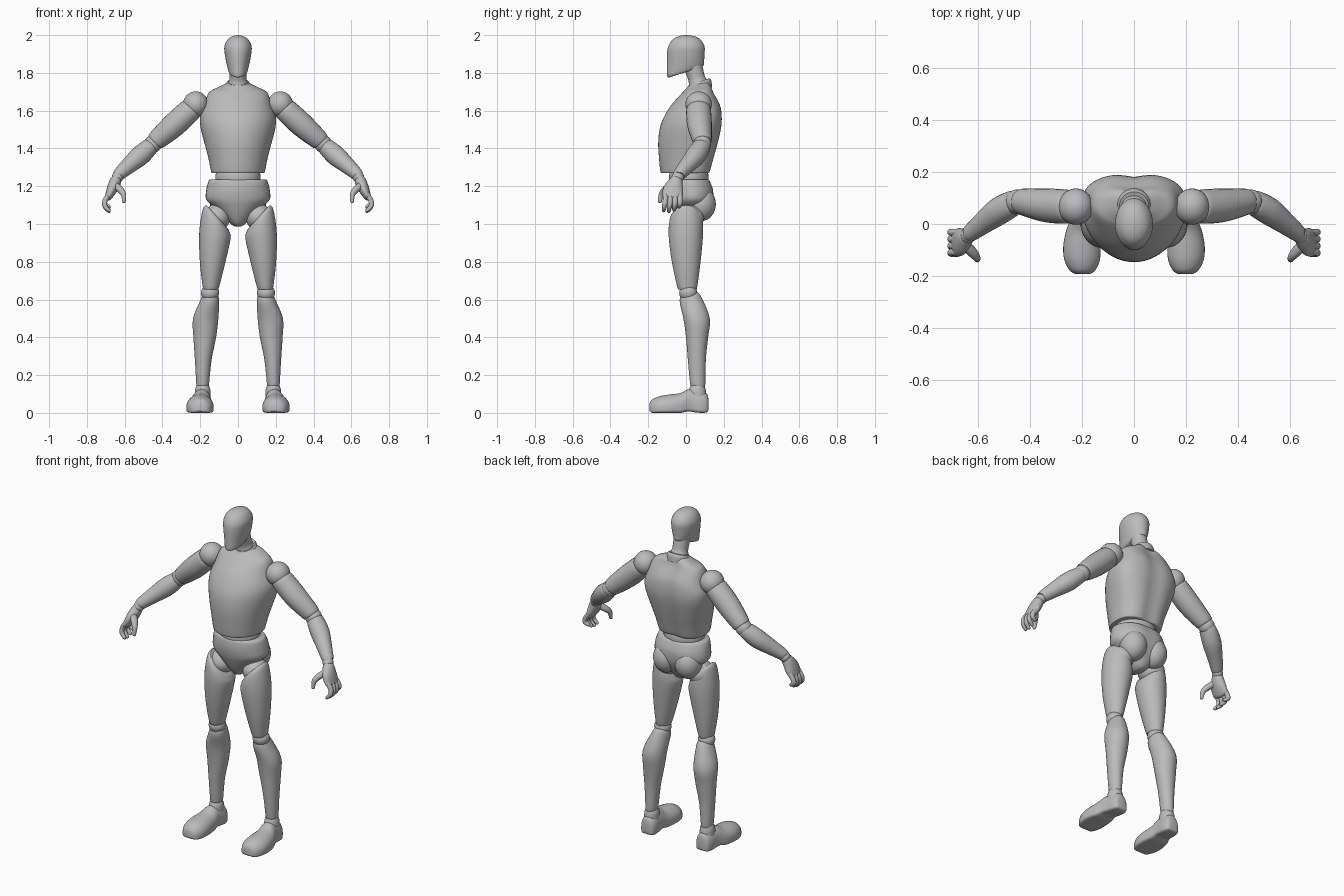
import bpy, bmesh, math
from mathutils import Vector

grey = bpy.data.materials.new("plain_grey")
grey.diffuse_color = (0.5, 0.5, 0.5, 1)


def smooth_rows(rows, steps=4):
    """Catmull-Rom interpolation through rows of numbers."""
    out = []
    n = len(rows)
    for i in range(n - 1):
        p0, p1, p2, p3 = (rows[max(0, min(n - 1, i + k))] for k in (-1, 0, 1, 2))
        for s in range(steps):
            t = s / steps
            out.append([0.5 * (2 * b + (c - a) * t + (2 * a - 5 * b + 4 * c - d) * t * t
                               + (3 * b - a - 3 * c + d) * t ** 3)
                        for a, b, c, d in zip(p0, p1, p2, p3)])
    out.append(list(rows[-1]))
    return out


def skin(name, rings, mirror=False):
    """Bridge rings into a closed, smooth shaded object."""
    bm = bmesh.new()
    loops = [[bm.verts.new(p) for p in ring] for ring in rings]
    n = len(loops[0])
    for a, b in zip(loops, loops[1:]):
        for i in range(n):
            j = (i + 1) % n
            bm.faces.new((a[i], a[j], b[j], b[i]))
    bm.faces.new(loops[0][::-1])
    bm.faces.new(loops[-1])
    bmesh.ops.recalc_face_normals(bm, faces=bm.faces)
    me = bpy.data.meshes.new(name)
    bm.to_mesh(me)
    bm.free()
    me.materials.append(grey)
    ob = bpy.data.objects.new(name, me)
    bpy.context.collection.objects.link(ob)
    bpy.ops.object.select_all(action='DESELECT')
    ob.select_set(True)
    bpy.context.view_layer.objects.active = ob
    bpy.ops.object.shade_smooth_by_angle(angle=math.radians(42))
    if mirror:
        ob.modifiers.new("mirror", 'MIRROR').use_mirror_merge = False
    return ob


def stack(name, rows, mirror=False, back=2.0, dent=0.0, n=40):
    """Horizontal sections: z, centre x, half width, front y, widest y, back y, x tilt, y tilt."""
    rings = []
    for k, (z, cx, w, yf, yc, yb, tx, ty) in enumerate(smooth_rows(rows)):
        ring = []
        for i in range(n):
            a = 2 * math.pi * i / n
            c, s = math.cos(a), math.sin(a)
            e = 2 / back if s > 0 else 1.0
            x = w * math.copysign(abs(c) ** e, c)
            y = yc + (yb - yc) * s ** e if s > 0 else yc + (yc - yf) * s
            if s > 0:
                y -= dent * math.exp(-(x / 0.045) ** 2) * s
            ring.append((cx + x, y, z + tx * x + ty * (y - (yf + yb) / 2)))
        rings.append(ring)
    return skin(name, rings, mirror)


def tube(name, pts, round_end=False, n=24, mirror=True):
    """Limb along a path: x, y, z, radius across y, radius in thickness."""
    rows = smooth_rows(pts)
    rings = []
    for k, r in enumerate(rows):
        t = (Vector(rows[min(k + 1, len(rows) - 1)][:3]) - Vector(rows[max(k - 1, 0)][:3])).normalized()
        u = Vector((0, 1, 0))
        u = (u - t * u.dot(t)).normalized()
        v = t.cross(u)

        def ring(scale, shift):
            c = Vector(r[:3]) + t * shift
            return [c + (u * r[3] * math.cos(q) + v * r[4] * math.sin(q)) * scale
                    for q in (2 * math.pi * i / n for i in range(n))]
        rings.append(ring(1, 0))
    if round_end:
        for q in (0.5, 0.95, 1.35):
            rings.append(Vector_ring(rings, ring, q, r))
    return skin(name, rings, mirror)


def Vector_ring(rings, ring, q, r):
    return ring(math.cos(q), math.sin(q) * min(r[3], r[4]))


def ball(name, c, r, mirror=True):
    """Ellipsoid made from stacked sections."""
    rings = []
    for k in range(17):
        p = math.pi * (0.02 + 0.96 * k / 16)
        rings.append([(c[0] + r[0] * math.sin(p) * math.cos(q),
                       c[1] + r[1] * math.sin(p) * math.sin(q),
                       c[2] - r[2] * math.cos(p))
                      for q in (2 * math.pi * i / 32 for i in range(32))])
    return skin(name, rings, mirror)


# Head with a jaw line rising toward the back
stack("head", [
    (1.803, 0, .040, -.088, -.01, .080, 0, .32),
    (1.812, 0, .050, -.100, -.01, .094, 0, .30),
    (1.850, 0, .061, -.101, .00, .096, 0, .15),
    (1.900, 0, .070, -.101, .00, .098, 0, 0),
    (1.940, 0, .072, -.094, .00, .098, 0, 0),
    (1.975, 0, .056, -.072, .00, .078, 0, 0),
    (1.993, 0, .032, -.042, .00, .048, 0, 0),
    (2.000, 0, .005, -.008, .00, .010, 0, 0)])

# Neck leaning back toward the shoulders
stack("neck", [
    (1.69, 0, .056, .020, .075, .130, 0, .3),
    (1.75, 0, .050, .015, .062, .110, 0, .3),
    (1.775, 0, .044, .012, .055, .098, 0, .3),
    (1.84, 0, .046, -.012, .036, .084, 0, .3)])
stack("neck_base", [
    (1.70, 0, .068, .000, .070, .138, 0, .35),
    (1.735, 0, .066, .004, .070, .134, 0, .35),
    (1.752, 0, .056, .012, .070, .124, 0, .35)])

# Torso with a shallow spine groove
stack("torso", [
    (1.270, 0, .138, -.130, .01, .125, 0, 0),
    (1.280, 0, .143, -.136, .01, .133, 0, 0),
    (1.350, 0, .157, -.143, .02, .152, 0, 0),
    (1.430, 0, .178, -.147, .04, .173, 0, 0),
    (1.510, 0, .198, -.138, .06, .190, 0, 0),
    (1.570, 0, .200, -.115, .07, .193, 0, 0),
    (1.630, 0, .178, -.078, .07, .184, 0, 0),
    (1.695, 0, .155, -.020, .07, .150, 0, 0),
    (1.722, 0, .108, .000, .07, .138, 0, .1),
    (1.748, 0, .050, .020, .07, .120, 0, .2)], back=2.6, dent=.012, n=56)

# Waist and pelvis
stack("waist", [
    (1.20, 0, .115, -.085, .015, .115, 0, 0),
    (1.25, 0, .120, -.090, .015, .120, 0, 0),
    (1.29, 0, .110, -.080, .015, .110, 0, 0)])
stack("pelvis", [
    (.988, 0, .018, -.005, .03, .060, 0, 0),
    (1.000, 0, .038, -.030, .03, .090, 0, 0),
    (1.040, 0, .078, -.055, .03, .115, 0, 0),
    (1.090, 0, .128, -.077, .03, .140, 0, 0),
    (1.130, 0, .168, -.090, .03, .150, 0, 0),
    (1.180, 0, .168, -.097, .03, .150, 0, 0),
    (1.225, 0, .157, -.093, .02, .134, 0, 0),
    (1.236, 0, .148, -.085, .02, .125, 0, 0)], dent=.008)
ball("buttock", (.073, .080, 1.105), (.076, .078, .090))

# Legs
ball("hip_joint", (.112, .015, 1.035), (.072, .080, .070))
stack("thigh", [
    (1.038, .110, .056, -.070, .0, .075, 1.1, 0),
    (1.020, .116, .070, -.086, .0, .088, .85, 0),
    (.940, .122, .083, -.092, .0, .090, .2, 0),
    (.800, .134, .068, -.075, .0, .077, 0, 0),
    (.670, .143, .044, -.047, .005, .060, 0, 0),
    (.655, .144, .038, -.040, .005, .053, 0, 0)], True)
ball("knee_joint", (.148, .012, .635), (.048, .048, .045))
stack("shin", [
    (.140, .187, .031, .026, .06, .098, 0, -.1),
    (.155, .187, .034, .021, .06, .102, 0, -.1),
    (.280, .184, .044, .010, .06, .105, 0, 0),
    (.400, .176, .060, .000, .06, .117, 0, 0),
    (.500, .171, .067, -.014, .05, .126, 0, 0),
    (.595, .150, .050, -.032, .02, .082, 0, .3),
    (.624, .146, .040, -.032, .015, .062, 0, .3)], True)
stack("ankle", [
    (.08, .188, .042, .010, .06, .108, 0, 0),
    (.125, .187, .040, .016, .06, .104, 0, 0),
    (.155, .187, .027, .030, .06, .090, 0, 0)], True)

# Feet: sections from heel to toe as y, centre x, half width, sole z, top z
foot_rows = [
    (.119, .186, .022, .015, .070), (.112, .186, .038, .004, .100),
    (.085, .187, .048, .000, .118), (.040, .190, .050, .004, .126),
    (.010, .194, .054, .008, .124), (-.030, .199, .064, .000, .105),
    (-.090, .201, .072, .000, .097), (-.140, .200, .068, .000, .088),
    (-.178, .199, .050, .000, .072), (-.192, .198, .030, .010, .052)]
foot_rings = []
for y, cx, w, lo, hi in smooth_rows(foot_rows):
    lo = max(lo, 0)
    side = lo + (hi - lo) * .35
    ring = []
    for i in range(32):
        c, s = math.cos(math.pi * i / 16), math.sin(math.pi * i / 16)
        if s >= 0:
            ring.append((cx + w * c, y, side + (hi - side) * s))
        else:
            ring.append((cx + w * math.copysign(abs(c) ** .35, c), y, side + (side - lo) * -abs(s) ** .35))
    foot_rings.append(ring)
skin("foot", foot_rings, True)

# Arms
ball("shoulder_joint", (.224, .067, 1.634), (.067, .070, .068))
tube("upper_arm", [
    (.245, .066, 1.612, .060, .058), (.262, .067, 1.595, .066, .063),
    (.340, .072, 1.523, .065, .064), (.425, .085, 1.448, .052, .053),
    (.440, .087, 1.434, .046, .046)])
ball("elbow_joint", (.450, .086, 1.424), (.047, .047, .047))
tube("forearm", [
    (.458, .082, 1.416, .044, .040), (.470, .078, 1.405, .050, .047),
    (.520, .050, 1.360, .053, .053), (.580, .005, 1.308, .043, .043),
    (.628, -.033, 1.265, .034, .034), (.635, -.038, 1.258, .029, .029)])
ball("wrist_joint", (.638, -.043, 1.247), (.030, .032, .030))

# Hands
tube("palm", [
    (.640, -.045, 1.248, .026, .022), (.648, -.052, 1.228, .035, .030),
    (.666, -.067, 1.185, .053, .029), (.685, -.073, 1.145, .054, .020)], True)
for i, (tip_y, drop) in enumerate(((-.112, .004), (-.085, .0), (-.057, .008), (-.030, .024))):
    y = -.109 + i * .0255
    tube("finger_%d" % (i + 1), [
        (.680, y, 1.158, .014, .015), (.703, y, 1.125, .014, .014),
        (.704, tip_y - .002, 1.093 + drop * .5, .013, .013),
        (.684, tip_y - .006, 1.068 + drop, .010, .010)], True, 14)
tube("thumb", [
    (.652, -.080, 1.205, .022, .020), (.622, -.110, 1.180, .020, .018),
    (.606, -.130, 1.155, .015, .014), (.604, -.138, 1.120, .010, .010)], True, 14)
